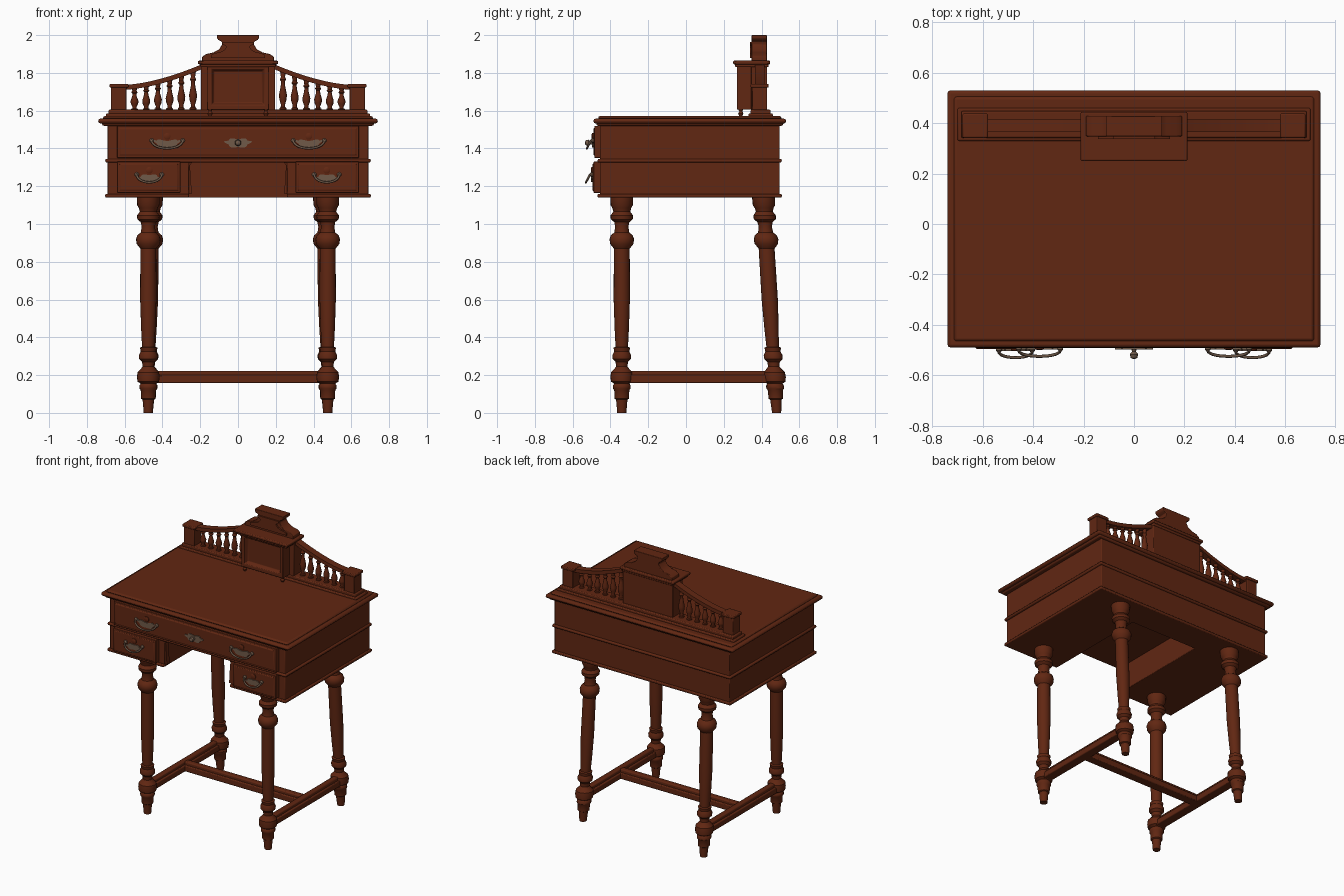
import bpy, bmesh, math
from mathutils import Vector

cube = bpy.data.objects.get("Cube")
if cube:
    bpy.data.objects.remove(cube, do_unlink=True)


def material(name, color):
    m = bpy.data.materials.new(name)
    m.use_nodes = True
    m.diffuse_color = color
    m.node_tree.nodes["Principled BSDF"].inputs["Base Color"].default_value = color
    return m


WOOD = material("mahogany wood", (0.12, 0.02, 0.006, 1))
METAL = material("aged bronze", (0.16, 0.1, 0.065, 1))


def finish(name, bm, mat=WOOD, bevel=0, smooth=True):
    bmesh.ops.recalc_face_normals(bm, faces=bm.faces)
    mesh = bpy.data.meshes.new(name)
    bm.to_mesh(mesh)
    bm.free()
    mesh.materials.append(mat)
    ob = bpy.data.objects.new(name, mesh)
    bpy.context.collection.objects.link(ob)
    if bevel:
        mod = ob.modifiers.new("edge", "BEVEL")
        mod.width, mod.segments, mod.limit_method = bevel, 2, "ANGLE"
    if smooth:
        bpy.ops.object.select_all(action="DESELECT")
        ob.select_set(True)
        bpy.context.view_layer.objects.active = ob
        bpy.ops.object.shade_smooth_by_angle(angle=math.radians(35))
    return ob


def cuboid(x, y, z):
    bm = bmesh.new()
    bmesh.ops.create_cube(bm, size=1)
    for v in bm.verts:
        v.co = [r[0] + (c + 0.5) * (r[1] - r[0]) for c, r in zip(v.co, (x, y, z))]
    return bm


def box(name, x, y, z, bevel=0.004, mat=WOOD):
    return finish(name, cuboid(x, y, z), mat, bevel)


def panel(name, x, y, z, rim, depth, bevel=0.004):
    """Box whose front face carries a framed field, sunk (depth > 0) or raised."""
    bm = cuboid(x, y, z)
    front = min(bm.faces, key=lambda f: f.calc_center_median().y)
    bmesh.ops.inset_region(bm, faces=[front], thickness=rim)
    bmesh.ops.inset_region(bm, faces=[front], thickness=abs(depth) * 0.7)
    for v in front.verts:
        v.co.y += depth
    return finish(name, bm, WOOD, bevel)


def lathe(name, profile, foot, top=None, sides=20, mat=WOOD, axis="z"):
    """Turned part from (radius, height) pairs; top leans the axis."""
    bm = bmesh.new()
    height = profile[-1][1]
    rings = []
    for r, h in profile:
        c = Vector(foot)
        if top:
            c += Vector((top[0] - foot[0], top[1] - foot[1], 0)) * (h / height)
        ring = []
        for i in range(sides):
            a = math.tau * i / sides
            u, w = r * math.cos(a), r * math.sin(a)
            ring.append(bm.verts.new(c + Vector((u, w, h) if axis == "z" else (u, -h, w))))
        rings.append(ring)
    for a, b in zip(rings, rings[1:]):
        for i in range(sides):
            j = (i + 1) % sides
            bm.faces.new((a[i], a[j], b[j], b[i]))
    bm.faces.new(rings[0])
    bm.faces.new(rings[-1])
    return finish(name, bm, mat)


def prism(name, outline, y0, y1, mat=WOOD, bevel=0):
    """Extrude an x-z outline from y0 to y1."""
    bm = bmesh.new()
    face = bm.faces.new([bm.verts.new((x, y0, z)) for x, z in outline])
    new = bmesh.ops.extrude_face_region(bm, geom=[face])["geom"]
    for v in new:
        if isinstance(v, bmesh.types.BMVert):
            v.co.y = y1
    return finish(name, bm, mat, bevel)


def tube(name, points, radius, mat):
    cu = bpy.data.curves.new(name, "CURVE")
    cu.dimensions, cu.bevel_depth, cu.bevel_resolution = "3D", radius, 2
    cu.use_fill_caps = True
    sp = cu.splines.new("POLY")
    sp.points.add(len(points) - 1)
    for p, co in zip(sp.points, points):
        p.co = (*co, 1)
    cu.materials.append(mat)
    ob = bpy.data.objects.new(name, cu)
    bpy.context.collection.objects.link(ob)


def side(s, a, b):
    return (a, b) if s > 0 else (-b, -a)


SIDES = ((1, "left"), (-1, "right"))

# Carcass: upper drawer case, two pedestals and the rear of the kneehole
BODY = (-0.455, 0.495)
box("upper_case", (-0.69, 0.69), BODY, (1.33, 1.54))
box("kneehole_back", (-0.27, 0.27), (0.3, 0.495), (1.14, 1.335), 0)
box("middle_moulding", (-0.703, 0.703), (-0.468, 0.507), (1.325, 1.345), 0.008)
box("table_top_lower", (-0.72, 0.72), (-0.475, 0.515), (1.52, 1.545), 0.01)
box("table_top", (-0.74, 0.74), (-0.49, 0.53), (1.532, 1.558), 0.012)
box("table_top_field", (-0.715, 0.715), (-0.465, 0.505), (1.55, 1.572), 0.012)
box("back_bottom_moulding", (-0.69, 0.69), (0.47, 0.507), (1.14, 1.16), 0.006)
for s, tag in SIDES:
    box(tag + "_pedestal", side(s, 0.26, 0.69), BODY, (1.14, 1.335))
    box(tag + "_bottom_moulding", side(s, 0.26, 0.703), (-0.468, 0.507), (1.14, 1.16), 0.006)
    prism(tag + "_kneehole_bracket",
          [(s * 0.262, 1.33), (s * 0.262, 1.16), (s * 0.245, 1.16), (s * 0.25, 1.25),
           (s * 0.255, 1.31), (s * 0.24, 1.33)], -0.45, -0.42)
    panel(tag + "_small_drawer", side(s, 0.305, 0.64), (-0.49, -0.44), (1.165, 1.33), 0.016, -0.006)
panel("wide_drawer", (-0.64, 0.64), (-0.485, -0.44), (1.35, 1.52), 0.018, -0.006)

# Turned legs, the rear pair leaning back
LEG = [(0.024, 0), (0.03, 0.07), (0.038, 0.075), (0.04, 0.12), (0.047, 0.13), (0.047, 0.145),
       (0.04, 0.155), (0.057, 0.165), (0.06, 0.19), (0.057, 0.215), (0.042, 0.23), (0.03, 0.245),
       (0.033, 0.27), (0.048, 0.285), (0.05, 0.305), (0.04, 0.325), (0.044, 0.345), (0.033, 0.35),
       (0.038, 0.45), (0.043, 0.6), (0.042, 0.87), (0.062, 0.895), (0.065, 0.92), (0.058, 0.94),
       (0.04, 0.955), (0.035, 0.985), (0.04, 1.01), (0.058, 1.025), (0.06, 1.045), (0.045, 1.065),
       (0.05, 1.085), (0.059, 1.1), (0.061, 1.145)]
for s, tag in SIDES:
    lathe(tag + "_front_leg", LEG, (s * 0.475, -0.34, 0))
    lathe(tag + "_back_leg", LEG, (s * 0.475, 0.48, 0), (s * 0.458, 0.41, 0))
    box(tag + "_stretcher", side(s, 0.442, 0.508), (-0.34, 0.47), (0.158, 0.2), 0.006)
    box(tag + "_stretcher_ridge", side(s, 0.455, 0.495), (-0.34, 0.47), (0.19, 0.222), 0.008)
box("cross_stretcher", (-0.46, 0.46), (0.037, 0.103), (0.158, 0.2), 0.006)
box("cross_stretcher_ridge", (-0.46, 0.46), (0.05, 0.09), (0.19, 0.222), 0.008)

# Gallery: base, end posts, sweeping rails and balusters
box("gallery_base", (-0.7, 0.7), (0.33, 0.46), (1.565, 1.585), 0.006)
box("gallery_base_step", (-0.685, 0.685), (0.342, 0.448), (1.58, 1.605), 0.006)


def rail_height(x):
    t = (0.6 - x) / 0.4
    return 1.725 + 0.105 * t ** 1.6


BALUSTER = [(0.018, 0), (0.018, 0.06), (0.012, 0.08), (0.011, 0.15), (0.019, 0.28), (0.021, 0.4),
            (0.012, 0.62), (0.01, 0.74), (0.017, 0.8), (0.011, 0.86), (0.015, 1)]
for s, tag in SIDES:
    box(tag + "_post", side(s, 0.59, 0.672), (0.35, 0.43), (1.6, 1.73))
    box(tag + "_post_cap", side(s, 0.58, 0.68), (0.342, 0.438), (1.722, 1.742), 0.005)
    xs = [0.19 + 0.41 * i / 12 for i in range(13)]
    prism(tag + "_rail", [(s * x, rail_height(x) + 0.012) for x in xs]
          + [(s * x, rail_height(x) - 0.014) for x in reversed(xs)], 0.365, 0.415)
    for i in range(6):
        x = 0.238 + 0.062 * i
        span = rail_height(x) - 1.61
        lathe(f"{tag}_baluster_{i + 1}", [(r, h * span) for r, h in BALUSTER],
              (s * x, 0.39, 1.602), sides=12)

# Centre cabinet with framed panel, cornice and crest
box("cabinet_back", (-0.197, 0.197), (0.345, 0.43), (1.57, 1.845))
panel("cabinet_front", (-0.165, 0.165), (0.27, 0.35), (1.605, 1.845), 0.035, 0.025)
box("cornice", (-0.212, 0.212), (0.25, 0.445), (1.845, 1.865), 0.006)
box("cornice_lower", (-0.2, 0.2), (0.26, 0.437), (1.83, 1.85), 0.006)
DROP = [(0.008, 0), (0.014, 0.012), (0.008, 0.025), (0.016, 0.04), (0.016, 0.05)]
for s, tag in SIDES:
    lathe(tag + "_cabinet_drop", DROP, (s * 0.148, 0.29, 1.572), sides=12)
half = [(0.19, 1.86), (0.19, 1.885), (0.168, 1.9), (0.13, 1.908), (0.1, 1.925), (0.084, 1.95),
        (0.086, 1.965), (0.105, 1.975), (0.112, 1.985), (0.112, 2.0)]
prism("crest", half + [(-x, z) for x, z in reversed(half)], 0.348, 0.428, bevel=0.003)
prism("crest_face", [(x * 0.75, 1.88 + (z - 1.86) * 0.6) for x, z in half]
      + [(-x * 0.75, 1.88 + (z - 1.86) * 0.6) for x, z in reversed(half)], 0.338, 0.35)


# Metal fittings: scalloped back plates, swinging bails and the centre keyhole
def scallop(name, cx, cz, w, h, y, droop):
    pts = []
    for i in range(36):
        a = math.tau * i / 36
        r = 1 + 0.13 * math.cos(6 * a)
        x = math.cos(a) * r
        pts.append((cx + w * x, cz + h * math.sin(a) * r + droop * x * x))
    prism(name, pts, y - 0.007, y, METAL)


KNOB = [(0.012, 0), (0.008, 0.015), (0.017, 0.026), (0.013, 0.04), (0.005, 0.044)]
for s, tag in SIDES:
    for part, cx, cz, w, y in (("wide", 0.375, 1.43, 0.082, -0.491), ("small", 0.47, 1.25, 0.066, -0.496)):
        cx *= s
        name = f"{tag}_{part}_drawer"
        scallop(name + "_plate", cx, cz - 0.008, w * 0.88, 0.02, y, 0.02 if part == "wide" else 0)
        tube(name + "_bail", [(cx + w * math.cos(a), y - 0.012 - 0.022 * math.sin(a), cz + 0.012 - 0.042 * math.sin(a))
                              for a in [math.pi * i / 14 for i in range(15)]], 0.006, METAL)
        for e in (-1, 1):
            lathe(name + "_bail_stud", [(0.012, 0), (0.012, 0.012), (0.005, 0.02)],
                  (cx + e * w, y + 0.006, cz + 0.012), sides=12, mat=METAL, axis="y")
        lathe(name + "_lock", [(0.018, 0), (0.018, 0.006), (0.012, 0.009)],
              (cx, y + 0.001, cz + 0.034), sides=14, axis="y")
scallop("keyhole_plate", 0, 1.428, 0.066, 0.024, -0.491, 0.006)
lathe("key_knob", KNOB, (0, -0.491, 1.43), sides=14, mat=METAL, axis="y")
